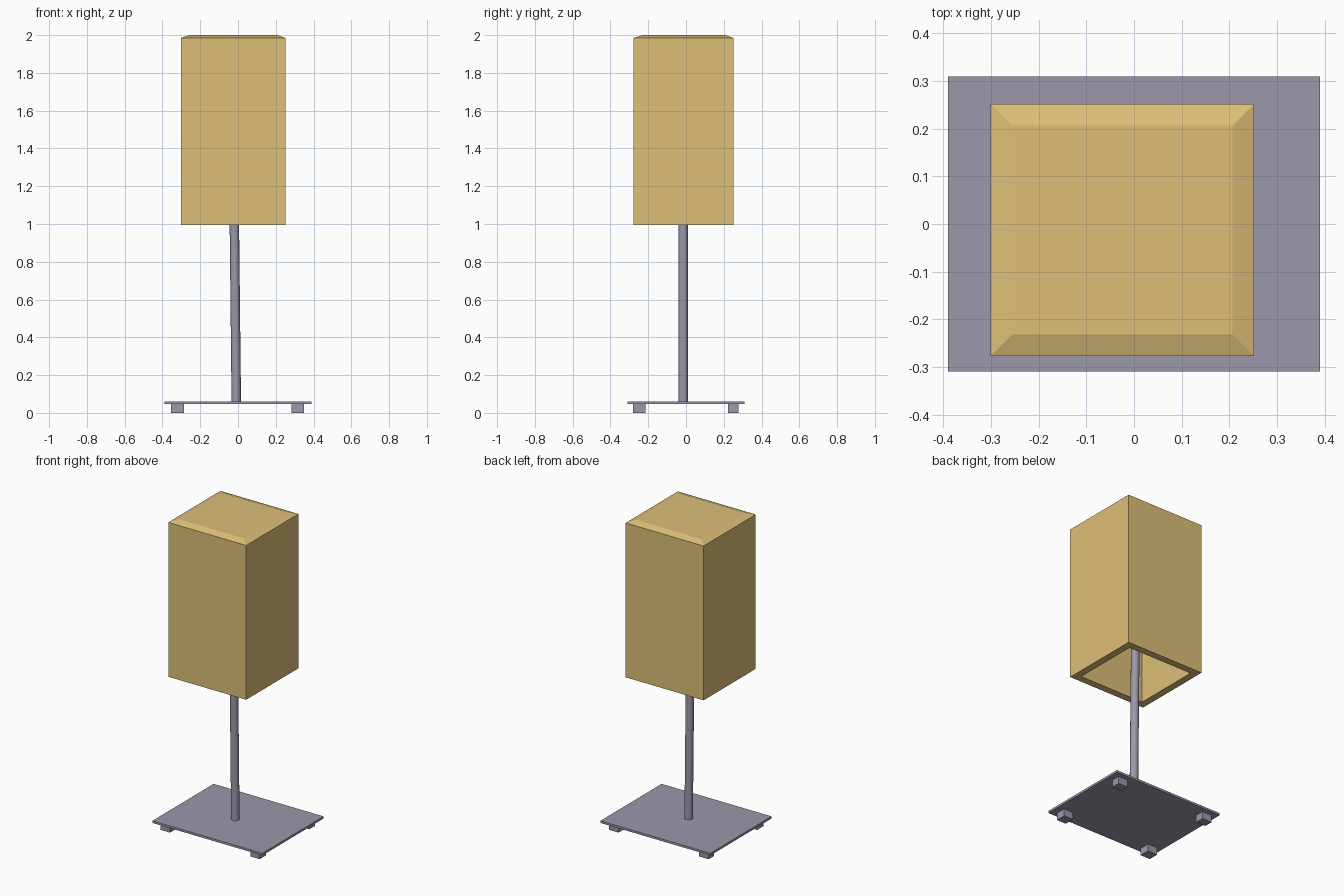
import bpy, bmesh
from mathutils import Vector

if "Cube" in bpy.data.objects:
    bpy.data.objects.remove(bpy.data.objects["Cube"])


def material(name, rgb):
    m = bpy.data.materials.new(name)
    m.diffuse_color = (*rgb, 1)
    m.use_nodes = True
    m.node_tree.nodes["Principled BSDF"].inputs["Base Color"].default_value = m.diffuse_color
    return m


tan = material("warm tan", (0.72, 0.52, 0.187))
grey = material("violet grey", (0.33, 0.31, 0.41))


def finish(bm, name, mat):
    bmesh.ops.recalc_face_normals(bm, faces=bm.faces[:])
    mesh = bpy.data.meshes.new(name)
    bm.to_mesh(mesh)
    bm.free()
    mesh.materials.append(mat)
    ob = bpy.data.objects.new(name, mesh)
    bpy.context.collection.objects.link(ob)
    return ob


def box(name, lo, hi, mat):
    bm = bmesh.new()
    bmesh.ops.create_cube(bm, size=1)
    lo, hi = Vector(lo), Vector(hi)
    for v in bm.verts:
        v.co = (lo + hi) / 2 + v.co * (hi - lo)
    return finish(bm, name, mat)


# Base plate and four feet
box("base_plate", (-0.39, -0.31, 0.046), (0.39, 0.31, 0.06), grey)
for xn, x0, x1 in (("left", -0.355, -0.286), ("right", 0.284, 0.35)):
    for yn, y0, y1 in (("front", -0.28, -0.214), ("back", 0.222, 0.278)):
        box(f"{yn}_{xn}_foot", (x0, y0, 0), (x1, y1, 0.046), grey)

# Slightly leaning pole, running up inside the shade
bm = bmesh.new()
bmesh.ops.create_cone(bm, cap_ends=True, segments=16, radius1=0.025, radius2=0.025, depth=1)
for v in bm.verts:
    t = v.co.z + 0.5
    v.co += Vector((-0.009 - 0.021 * t, -0.014, 0))
    v.co.z = 0.058 + 1.92 * t
pole = finish(bm, "pole", grey)
for o in bpy.context.selected_objects:
    o.select_set(False)
pole.select_set(True)
bpy.context.view_layer.objects.active = pole
bpy.ops.object.shade_smooth_by_angle()

# Hollow shade: stacked rectangular rings from ceiling, down inside, up outside
rings = [(0.046, 1.98), (0.046, 0.995), (0, 0.995), (0, 1.985), (0.045, 2.0)]
x0, x1, y0, y1 = -0.301, 0.252, -0.277, 0.252
bm = bmesh.new()
loops = []
for d, z in rings:
    loops.append([bm.verts.new(p) for p in (
        (x0 + d, y0 + d, z), (x1 - d, y0 + d, z),
        (x1 - d, y1 - d, z), (x0 + d, y1 - d, z))])
for a, b in zip(loops, loops[1:]):
    for i in range(4):
        j = (i + 1) % 4
        bm.faces.new((a[i], a[j], b[j], b[i]))
bm.faces.new(loops[0])
bm.faces.new(loops[-1])
finish(bm, "lamp_shade", tan)
